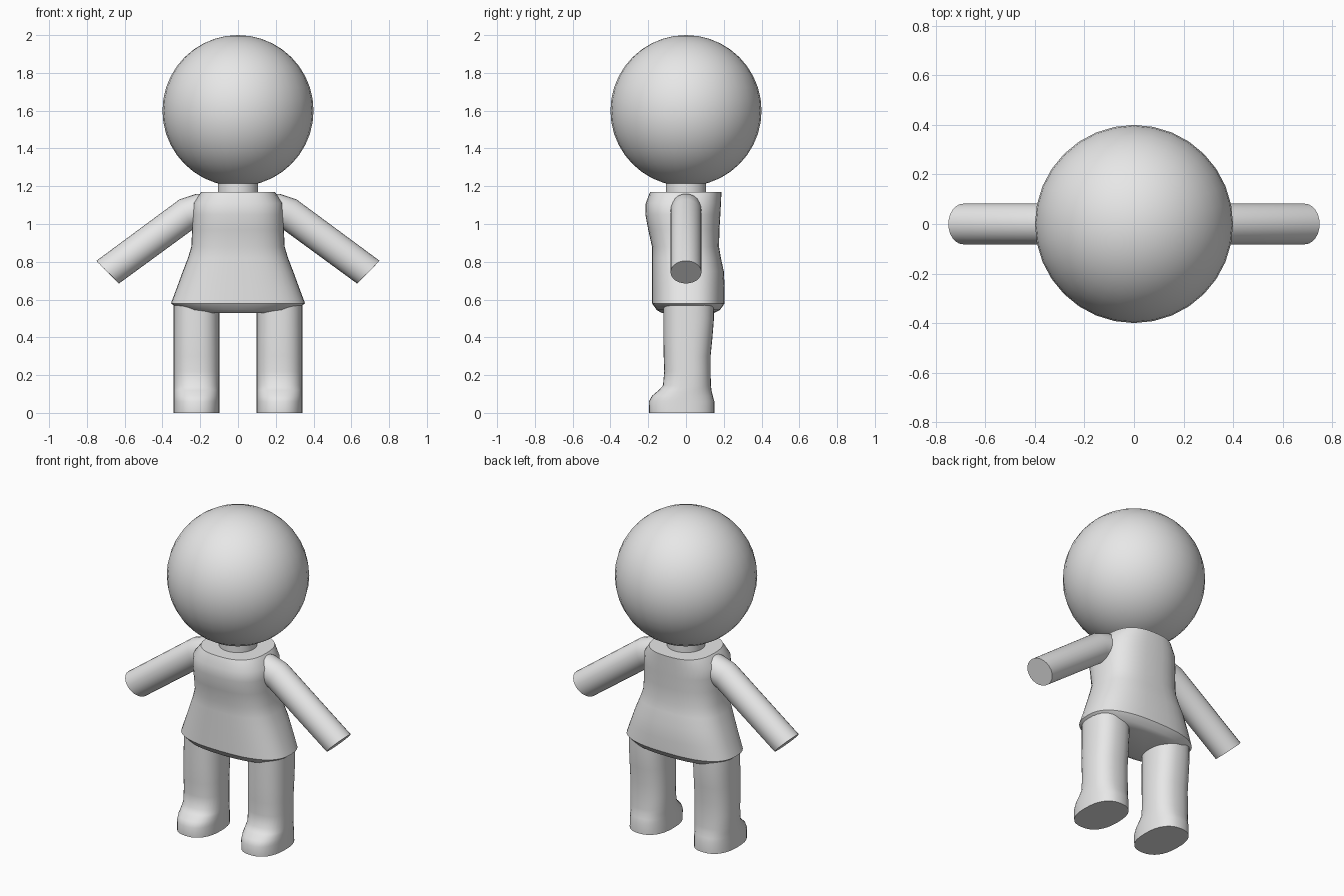
import bpy, bmesh, math
from mathutils import Vector

if "Cube" in bpy.data.objects:
    bpy.data.objects.remove(bpy.data.objects["Cube"])

grey = bpy.data.materials.new("plain_grey")
grey.diffuse_color = (0.8, 0.8, 0.8, 1)
grey.use_nodes = True
grey.node_tree.nodes["Principled BSDF"].inputs["Base Color"].default_value = grey.diffuse_color


def finish(obj, angle=40):
    obj.data.materials.append(grey)
    bpy.ops.object.select_all(action='DESELECT')
    obj.select_set(True)
    bpy.context.view_layer.objects.active = obj
    bpy.ops.object.shade_smooth_by_angle(angle=math.radians(angle))


def loft(name, rings, angle=40):
    """Skin a list of equal-length rings and cap both ends."""
    bm = bmesh.new()
    loops = [[bm.verts.new(p) for p in ring] for ring in rings]
    n = len(loops[0])
    for a, b in zip(loops, loops[1:]):
        for i in range(n):
            j = (i + 1) % n
            bm.faces.new((a[i], a[j], b[j], b[i]))
    bm.faces.new(loops[0])
    bm.faces.new(loops[-1])
    bmesh.ops.recalc_face_normals(bm, faces=bm.faces)
    mesh = bpy.data.meshes.new(name)
    bm.to_mesh(mesh)
    bm.free()
    obj = bpy.data.objects.new(name, mesh)
    bpy.context.collection.objects.link(obj)
    finish(obj, angle)


def oval(cx, rx, y0, y1, z, power=2.0, n=32):
    """Horizontal superellipse ring from y0 (front) to y1 (back)."""
    cy, ry = (y0 + y1) / 2, (y1 - y0) / 2
    pts = []
    for i in range(n):
        t = 2 * math.pi * i / n
        c, s = math.cos(t), math.sin(t)
        pts.append((cx + rx * math.copysign(abs(c) ** (2 / power), c),
                    cy + ry * math.copysign(abs(s) ** (2 / power), s), z))
    return pts


def arm_ring(side, top, bottom, ry=0.082, n=24):
    """Round ring spanned by its upper and lower points in the x-z plane."""
    t, b = Vector((top[0], 0, top[1])), Vector((bottom[0], 0, bottom[1]))
    mid, half = (t + b) / 2, (t - b) / 2
    ring = []
    for i in range(n):
        a = 2 * math.pi * i / n
        p = mid + half * math.cos(a) + Vector((0, ry * math.sin(a), 0))
        ring.append((side * p.x, p.y, p.z))
    return ring


# Head
bpy.ops.mesh.primitive_uv_sphere_add(segments=32, ring_count=20, radius=0.4, location=(0, 0, 1.6))
head = bpy.context.object
head.name = "head"
finish(head, 60)

# Neck
loft("neck", [oval(0, 0.107, -0.107, 0.107, z) for z in (1.1, 1.3)])

# Torso with flared skirt: half width, front, back, height
torso = [
    (0.18, -0.13, 0.15, 0.53),
    (0.31, -0.155, 0.18, 0.545),
    (0.355, -0.18, 0.205, 0.58),
    (0.325, -0.18, 0.205, 0.66),
    (0.292, -0.18, 0.20, 0.75),
    (0.265, -0.18, 0.185, 0.82),
    (0.247, -0.18, 0.175, 0.88),
    (0.243, -0.20, 0.177, 0.97),
    (0.242, -0.215, 0.182, 1.05),
    (0.238, -0.213, 0.185, 1.11),
    (0.195, -0.19, 0.188, 1.17),
]
loft("torso", [oval(0, rx, y0, y1, z, 2.6, 40) for rx, y0, y1, z in torso], 35)

# Legs with feet: front, back, height
leg = [
    (-0.195, 0.15, 0.0),
    (-0.197, 0.15, 0.06),
    (-0.18, 0.142, 0.09),
    (-0.145, 0.135, 0.12),
    (-0.122, 0.132, 0.145),
    (-0.115, 0.13, 0.22),
    (-0.118, 0.13, 0.30),
    (-0.12, 0.14, 0.40),
    (-0.12, 0.148, 0.50),
    (-0.12, 0.148, 0.60),
]
for side, label in ((-1, "left"), (1, "right")):
    loft(label + "_leg", [oval(side * 0.22, 0.121, y0, y1, z, 2.4) for y0, y1, z in leg])
    # Arms
    loft(label + "_arm", [
        arm_ring(side, (0.17, 1.16), (0.17, 1.0)),
        arm_ring(side, (0.22, 1.16), (0.19, 0.995)),
        arm_ring(side, (0.31, 1.13), (0.24, 0.97)),
        arm_ring(side, (0.75, 0.805), (0.63, 0.685)),
    ])
